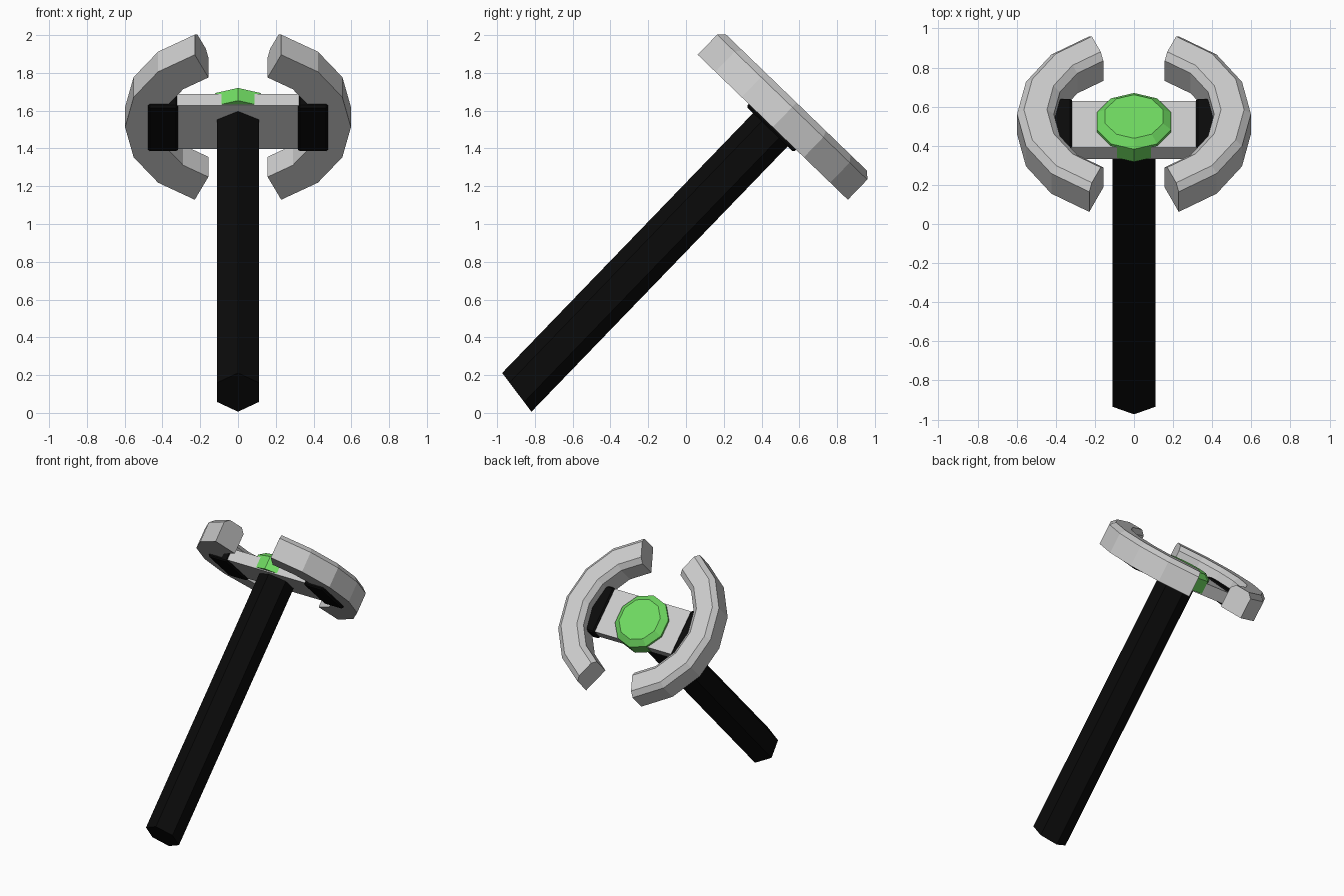
import bpy, bmesh, math
from mathutils import Matrix

if "Cube" in bpy.data.objects:
    bpy.data.objects.remove(bpy.data.objects["Cube"])

# Everything is built upright around the handle axis, then tilted back as a whole
TILT = Matrix.Rotation(math.radians(-44), 4, 'X') @ Matrix.Translation((0, -0.72, 0))


def material(name, rgb):
    m = bpy.data.materials.new(name)
    m.diffuse_color = (*rgb, 1)
    m.use_nodes = True
    m.node_tree.nodes["Principled BSDF"].inputs["Base Color"].default_value = m.diffuse_color
    return m


BLACK = material("black", (0.003, 0.003, 0.003))
GREEN = material("green", (0.16, 0.70, 0.12))


def make(name, rings, mat=None, mirror=False, bevel=0):
    """Skin a list of equal-length vertex loops and cap both ends."""
    bm = bmesh.new()
    loops = [[bm.verts.new(p) for p in r] for r in rings]
    n = len(loops[0])
    for a, b in zip(loops, loops[1:]):
        for i in range(n):
            j = (i + 1) % n
            bm.faces.new((a[i], a[j], b[j], b[i]))
    bm.faces.new(loops[0][::-1])
    bm.faces.new(loops[-1])
    bmesh.ops.recalc_face_normals(bm, faces=bm.faces[:])
    me = bpy.data.meshes.new(name)
    bm.to_mesh(me)
    bm.free()
    ob = bpy.data.objects.new(name, me)
    bpy.context.collection.objects.link(ob)
    ob.matrix_world = TILT
    if mat:
        me.materials.append(mat)
    if bevel:
        mod = ob.modifiers.new("bevel", 'BEVEL')
        mod.width = bevel
        mod.segments = 1
    if mirror:
        ob.modifiers.new("mirror", 'MIRROR')
    return ob


def ngon(n, r, z, slope=0):
    """Polygon with a corner on the y axis; slope slants it."""
    pts = []
    for i in range(n):
        a = math.pi / 2 + math.tau * i / n
        y = r * math.sin(a)
        pts.append((r * math.cos(a), y, z + slope * y))
    return pts


def box(x0, x1, y0, y1, z0, z1):
    return [[(x0, y0, z), (x1, y0, z), (x1, y1, z), (x0, y1, z)] for z in (z0, z1)]


# Six-sided handle with a slightly slanted foot
make("handle", [ngon(6, 0.127, -0.544, -0.157), ngon(6, 0.127, 1.42)], BLACK)

# Bar across the top of the handle
make("crossbar", box(-0.45, 0.45, -0.172, 0.16, 1.402, 1.487))

# Clamps joining the bar to the claws
make("claw_clamp", box(0.317, 0.476, -0.177, 0.172, 1.388, 1.498), BLACK, True, 0.01)

# Pair of curved claws, chamfered on the upper edges
section = [(0.41, 1.407), (0.598, 1.407), (0.598, 1.555),
           (0.563, 1.588), (0.445, 1.588), (0.41, 1.555)]
arc = []
for k in range(-3, 4):
    a = math.radians(22.5 * k)
    arc.append([(r * math.cos(a), r * math.sin(a), z) for r, z in section])
make("claw", arc, mirror=True)

# Ten-sided button in the middle
make("green_button", [ngon(10, 0.2, 1.41), ngon(10, 0.2, 1.503), ngon(10, 0.155, 1.537)], GREEN)
